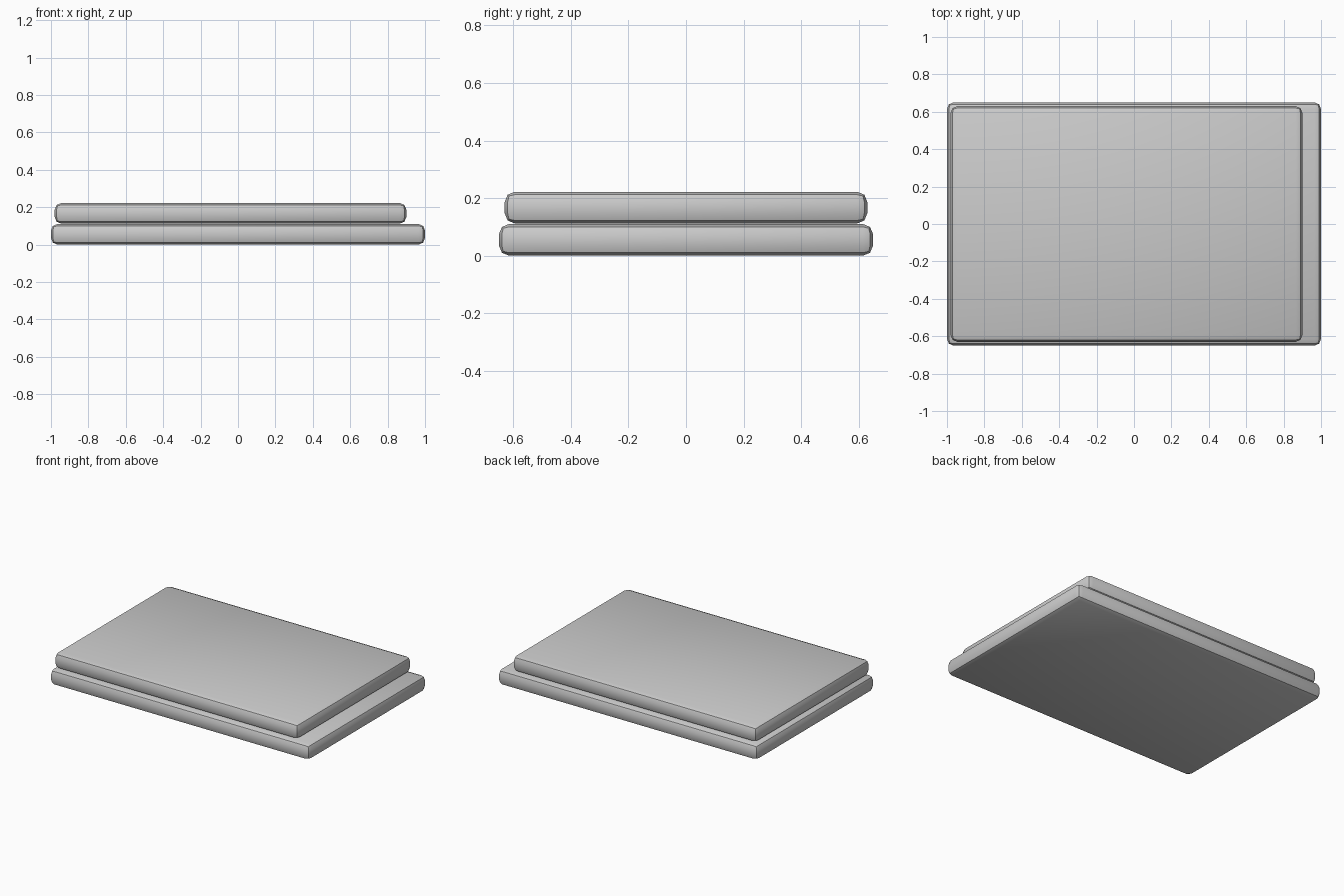
import bpy
import math

if "Cube" in bpy.data.objects:
    bpy.data.objects.remove(bpy.data.objects["Cube"])


def slab(name, x0, x1, half_y, z0, z1, bevel):
    """Flat rectangular slab with a two-segment rounded edge all round."""
    bpy.ops.mesh.primitive_cube_add(size=1, location=((x0 + x1) / 2, 0, (z0 + z1) / 2))
    ob = bpy.context.object
    ob.name = name
    ob.scale = (x1 - x0, 2 * half_y, z1 - z0)
    bpy.ops.object.transform_apply(location=False, rotation=False, scale=True)
    mod = ob.modifiers.new("rounded_edges", 'BEVEL')
    mod.width = 0.035
    mod.segments = 2
    mod.width = bevel
    bpy.ops.object.modifier_apply(modifier=mod.name)
    bpy.ops.object.shade_smooth_by_angle(angle=math.radians(30))
    return ob


# Larger lower slab
slab("lower_slab", -1.0, 1.0, 0.65, 0.0, 0.11, 0.035)
# Smaller upper slab, shifted toward -x
slab("upper_slab", -0.98, 0.90, 0.63, 0.112, 0.222, 0.035)
